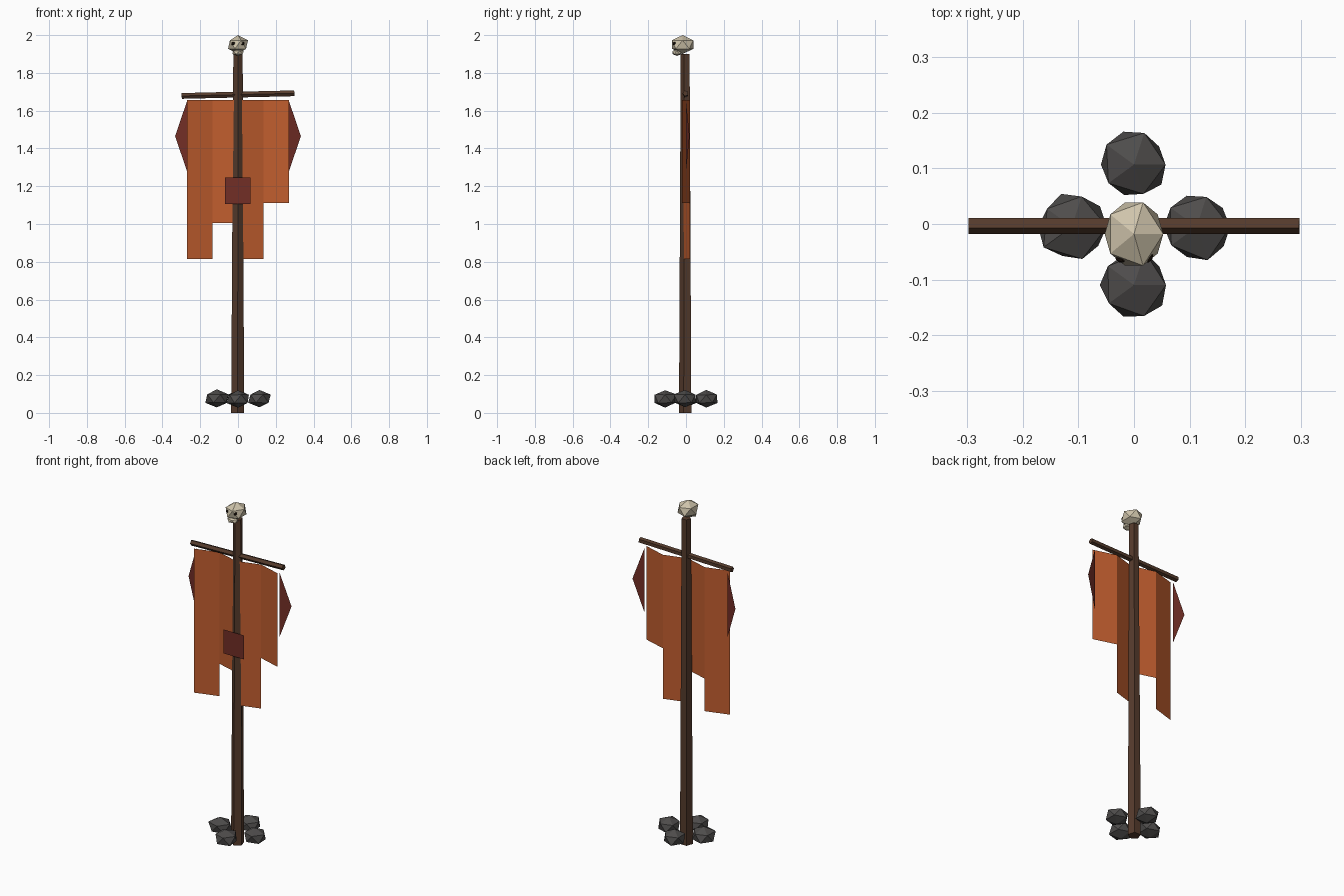
import bpy, bmesh, math, random
from mathutils import Vector, Matrix

if "Cube" in bpy.data.objects:
    bpy.data.objects.remove(bpy.data.objects["Cube"])

random.seed(4)


def mat(name, hexcol):
    """Flat colour material from an sRGB hex value."""
    m = bpy.data.materials.new(name)
    lin = []
    for i in (0, 2, 4):
        c = int(hexcol[i:i + 2], 16) / 255
        lin.append(c / 12.92 if c <= 0.04045 else ((c + 0.055) / 1.055) ** 2.4)
    m.diffuse_color = (*lin, 1)
    m.use_nodes = True
    m.node_tree.nodes["Principled BSDF"].inputs["Base Color"].default_value = m.diffuse_color
    return m


WOOD = mat("dark wood", "553B2C")
CLOTH = mat("orange cloth", "C05D2E")
RED = mat("dark red cloth", "722E26")
STONE = mat("grey stone", "4E4C4B")
BONE = mat("bone", "CFC4AB")
DARK = mat("eye socket", "21160F")


def finish(name, bm, material):
    me = bpy.data.meshes.new(name)
    bm.to_mesh(me)
    bm.free()
    ob = bpy.data.objects.new(name, me)
    me.materials.append(material)
    bpy.context.collection.objects.link(ob)
    return ob


def rod(name, a, b, r1, r2, turn, material):
    """Five-sided tapered rod from a to b."""
    a, b = Vector(a), Vector(b)
    d = b - a
    bm = bmesh.new()
    bmesh.ops.create_cone(bm, cap_ends=True, segments=5, radius1=r1, radius2=r2, depth=d.length)
    bmesh.ops.rotate(bm, verts=bm.verts, matrix=Matrix.Rotation(turn, 3, 'Z'))
    rot = Vector((0, 0, 1)).rotation_difference(d).to_matrix()
    bmesh.ops.rotate(bm, verts=bm.verts, matrix=rot)
    bmesh.ops.translate(bm, verts=bm.verts, vec=(a + b) / 2)
    return finish(name, bm, material)


def lump(name, centre, size, material, jitter=0.0):
    """Faceted twenty-sided lump."""
    bm = bmesh.new()
    bmesh.ops.create_icosphere(bm, subdivisions=1, radius=1)
    for v in bm.verts:
        v.co *= 1 + random.uniform(-jitter, jitter)
        v.co = Vector(centre) + v.co * Vector(size)
    return finish(name, bm, material)


def sheet(name, faces, material):
    """Flat cloth panels, each given as a list of corner points."""
    bm = bmesh.new()
    for pts in faces:
        bm.faces.new([bm.verts.new(p) for p in pts])
    bmesh.ops.remove_doubles(bm, verts=bm.verts, dist=0.0005)
    return finish(name, bm, material)


# Pole and slightly tilted crossbar
rod("pole", (-0.002, -0.001, 0), (0, -0.002, 1.9), 0.036, 0.026, math.pi, WOOD)
rod("crossbar", (-0.298, -0.002, 1.678), (0.298, -0.002, 1.692), 0.016, 0.016, math.pi, WOOD)

# Zigzag cloth strips with uneven lower ends
panels = []
for i, low in enumerate((0.815, 1.005, 0.815, 1.11)):
    x0, x1 = -0.27 + 0.135 * i, -0.135 + 0.135 * i
    y0, y1 = (-0.02, 0.02) if i % 2 == 0 else (0.02, -0.02)
    panels.append([(x0, y0, low), (x1, y1, low), (x1, y1, 1.657), (x0, y0, 1.657)])
sheet("banner_cloth", panels, CLOTH)

# Red pennants on both sides and the front patch
for s, side in ((-1, "left"), (1, "right")):
    sheet(side + "_pennant", [[(s * 0.27, 0, 1.65), (s * 0.27, 0, 1.28), (s * 0.333, 0.019, 1.465)]], RED)
sheet("front_patch", [[(-0.068, -0.039, 1.106), (0.066, -0.039, 1.106),
                       (0.066, -0.039, 1.246), (-0.068, -0.039, 1.246)]], RED)

# Skull with jaw and eye sockets
lump("skull", (0, -0.018, 1.95), (0.059, 0.067, 0.05), BONE)
lump("jaw", (0, -0.048, 1.908), (0.034, 0.029, 0.018), BONE)
for s, side in ((-1, "left"), (1, "right")):
    lump(side + "_eye", (s * 0.023, -0.058, 1.955), (0.013, 0.013, 0.013), DARK)

# Ring of stones at the base
for i, (x, y) in enumerate(((0.113, -0.005), (0, 0.107), (-0.112, -0.005), (0, -0.11))):
    lump("stone_%d" % (i + 1), (x, y, 0.075), (0.066, 0.066, 0.048), STONE, 0.07)
